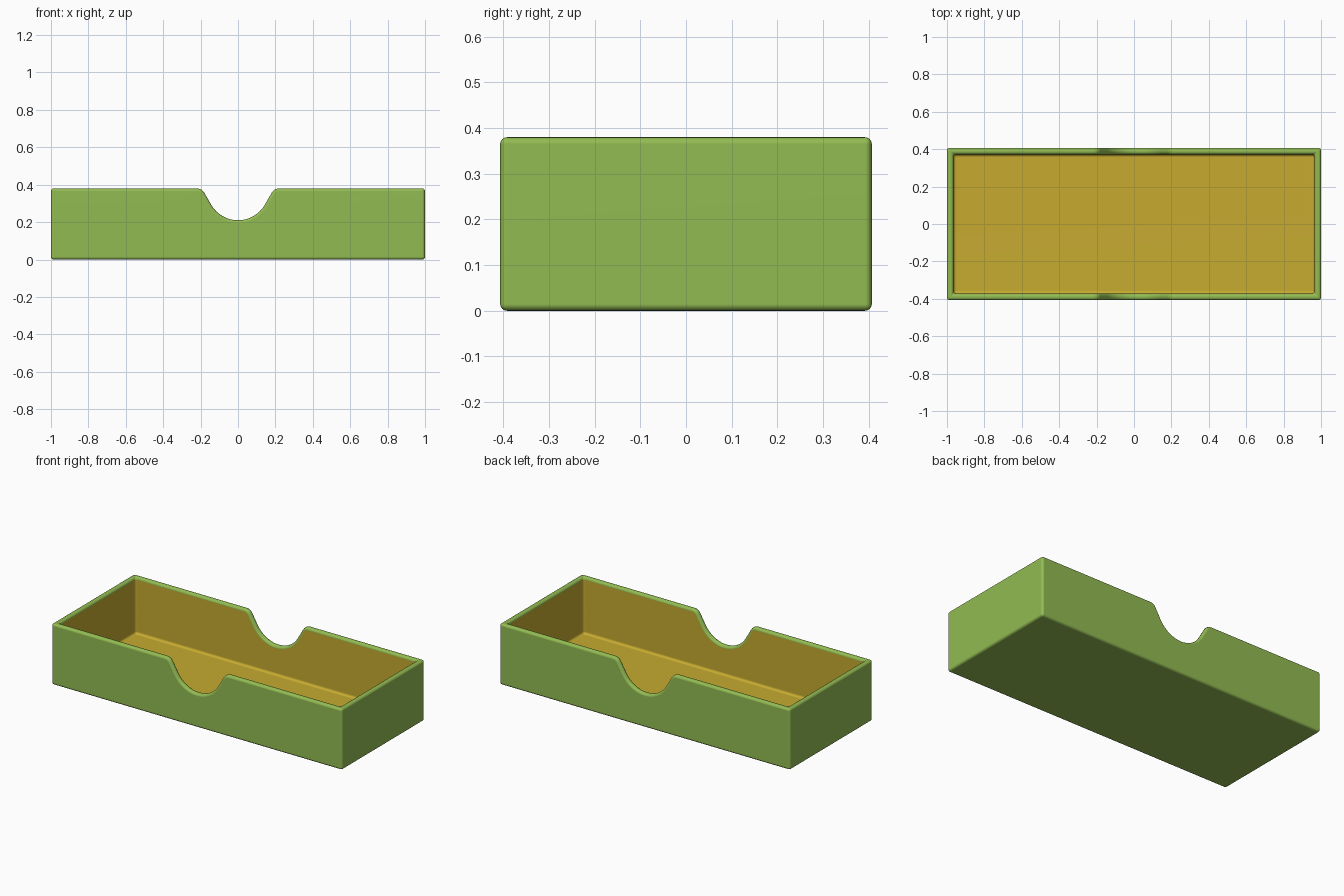
import bpy
import bmesh
from math import sin, cos, radians, sqrt

HX, HY, H = 1.0, 0.407, 0.38      # outer half length, half depth, height
WALL, FLOOR = 0.035, 0.03
ROUND = 0.015                     # edge rounding

cube = bpy.data.objects.get("Cube")
if cube:
    bpy.data.objects.remove(cube, do_unlink=True)


def material(name, rgb):
    m = bpy.data.materials.new(name)
    m.use_nodes = True
    m.diffuse_color = (*rgb, 1)
    m.node_tree.nodes["Principled BSDF"].inputs["Base Color"].default_value = (*rgb, 1)
    return m


def notch_profile(bottom=0.21, radius=0.165, fillet=0.045, slope=60, steps=8):
    """Finger notch from left to right: round bowl, straight flanks, rounded lips."""
    a = radians(slope)
    flank_x, flank_z = radius * sin(a), bottom + radius * (1 - cos(a))
    lip_x = flank_x + (H - flank_z) * cos(a) / sin(a)       # flank meets the rim
    centre_x = lip_x + fillet * sin(a / 2) / cos(a / 2)
    right = [(radius * sin(a * i / steps), bottom + radius * (1 - cos(a * i / steps)))
             for i in range(steps + 1)]
    for i in range(steps + 1):
        t = a * (1 - i / steps)
        right.append((centre_x - fillet * sin(t), H - fillet * (1 - cos(t))))
    return [(-x, z) for x, z in right[:0:-1]] + right


NOTCH = notch_profile()
bm = bmesh.new()


def shell(hx, hy, z):
    """Four walls and a bottom; returns the top edge of the front and back walls."""
    tops, bases = [], []
    for y in (-hy, hy):
        path = [(-hx, H)] + NOTCH + [(hx, H)]
        top = [bm.verts.new((x, y, h)) for x, h in path]
        base = [bm.verts.new((x, y, z)) for x in (-hx, hx)]
        bm.faces.new(top + base[::-1])
        tops.append(top)
        bases.append(base)
    for i, k in ((0, 0), (-1, 1)):
        bm.faces.new((tops[0][i], tops[1][i], bases[1][k], bases[0][k]))
    bm.faces.new(bases[0] + bases[1][::-1])
    return tops


outer = shell(HX, HY, 0)
inner = shell(HX - WALL, HY - WALL, FLOOR)

# Rim joining the outer and inner walls
for o, n in zip(outer, inner):
    for i in range(len(o) - 1):
        bm.faces.new((o[i], o[i + 1], n[i + 1], n[i]))
for i in (0, -1):
    bm.faces.new((outer[0][i], outer[1][i], inner[1][i], inner[0][i]))
bmesh.ops.recalc_face_normals(bm, faces=bm.faces)

# Round all the hard edges
hard = [e for e in bm.edges if e.calc_face_angle(0) > radians(40)]
bmesh.ops.bevel(bm, geom=hard, offset=ROUND, segments=4, profile=0.5,
                affect='EDGES', clamp_overlap=True)

# Lining colour on everything inside the cavity
eps = 0.0005
for f in bm.faces:
    c = f.calc_center_median()
    inside = (abs(c.x) < HX - WALL + eps and abs(c.y) < HY - WALL + eps
              and c.z > FLOOR - eps)
    f.material_index = int(inside)

mesh = bpy.data.meshes.new("tray")
bm.to_mesh(mesh)
bm.free()
mesh.materials.append(material("leaf green", (0.29, 0.50, 0.085)))
mesh.materials.append(material("mustard lining", (0.57, 0.41, 0.03)))
tray = bpy.data.objects.new("tray", mesh)
bpy.context.collection.objects.link(tray)

# Smooth rounding with flat walls
bpy.context.view_layer.objects.active = tray
tray.select_set(True)
bpy.ops.object.shade_smooth_by_angle(angle=radians(40))
weighted = tray.modifiers.new("flat walls", 'WEIGHTED_NORMAL')
weighted.keep_sharp = True
